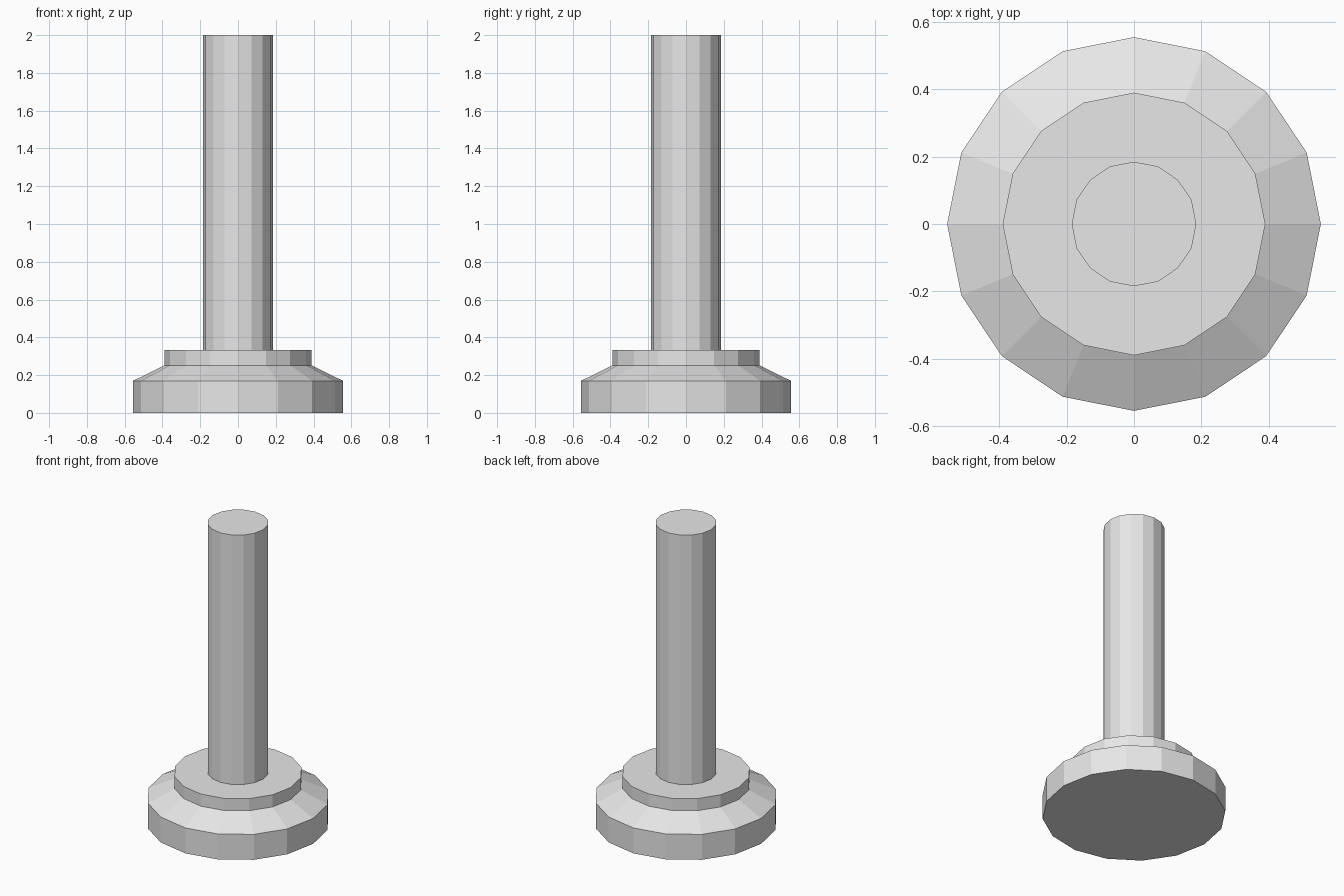
import bpy
import bmesh
from math import cos, sin, tau

default = bpy.data.objects.get("Cube")
if default:
    bpy.data.objects.remove(default, do_unlink=True)

SIDES = 16

# Single light grey colour
grey = bpy.data.materials.new("light_grey")
grey.use_nodes = True
colour = (0.8, 0.8, 0.8, 1)
grey.diffuse_color = colour
grey.node_tree.nodes["Principled BSDF"].inputs["Base Color"].default_value = colour


def turned_part(name, profile):
    """Closed faceted solid from (radius, height) pairs, bottom to top."""
    bm = bmesh.new()
    rings = [[bm.verts.new((r * cos(tau * i / SIDES), r * sin(tau * i / SIDES), z))
              for i in range(SIDES)] for r, z in profile]
    for low, high in zip(rings, rings[1:]):
        for i in range(SIDES):
            j = (i + 1) % SIDES
            bm.faces.new((low[i], low[j], high[j], high[i]))
    bm.faces.new(rings[0][::-1])
    bm.faces.new(rings[-1])
    mesh = bpy.data.meshes.new(name)
    bm.to_mesh(mesh)
    bm.free()
    mesh.materials.append(grey)
    obj = bpy.data.objects.new(name, mesh)
    bpy.context.collection.objects.link(obj)
    return obj


# Foot: wide disc, sloped shoulder and raised collar
turned_part("foot", [(0.555, 0), (0.555, 0.17), (0.39, 0.252), (0.39, 0.333)])

# Stem: plain rod standing on the collar
turned_part("stem", [(0.185, 0.333), (0.185, 2)])
